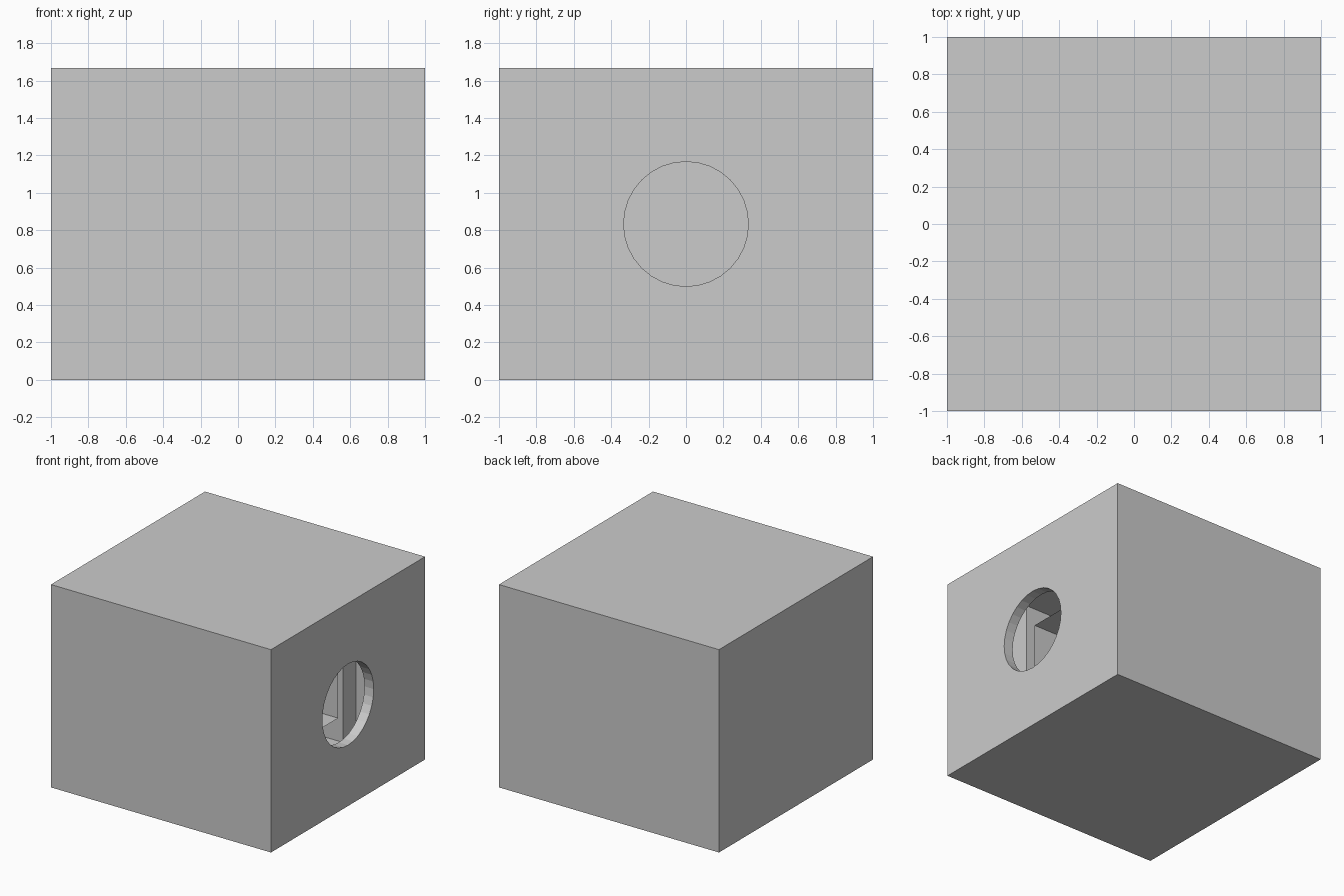
import bpy, bmesh, math
from mathutils import Matrix

if "Cube" in bpy.data.objects:
    bpy.data.objects.remove(bpy.data.objects["Cube"])

H = 5 / 3            # overall height
MID = H / 2          # height of the opening centre
WALL = 1 / 12        # wall thickness
HOLE_R = 1 / 3


def make_object(name, bm):
    bmesh.ops.recalc_face_normals(bm, faces=bm.faces)
    mesh = bpy.data.meshes.new(name)
    bm.to_mesh(mesh)
    bm.free()
    obj = bpy.data.objects.new(name, mesh)
    bpy.context.collection.objects.link(obj)
    return obj


def box(x0, x1, half_y, half_z):
    bm = bmesh.new()
    m = Matrix.Translation(((x0 + x1) / 2, 0, MID)) @ Matrix.Diagonal((x1 - x0, 2 * half_y, 2 * half_z, 1))
    bmesh.ops.create_cube(bm, size=1, matrix=m)
    return bm


def cut(target, cutter):
    cutter.hide_render = True
    cutter.hide_set(True)
    mod = target.modifiers.new(cutter.name, 'BOOLEAN')
    mod.operation = 'DIFFERENCE'
    mod.solver = 'EXACT'
    mod.object = cutter


# outer box
shell = make_object("outer_box", box(-1, 1, 1, MID))

# stepped hollow: wide behind the opening, narrower towards the back
inner = 1 - WALL
half = [(inner, inner), (0.43, inner), (0.43, 0.75), (-inner, 0.75)]
profile = half + [(x, -y) for x, y in reversed(half)]
bm = bmesh.new()
face = bm.faces.new([bm.verts.new((x, y, WALL)) for x, y in profile])
ext = bmesh.ops.extrude_face_region(bm, geom=[face])
top = [v for v in ext["geom"] if isinstance(v, bmesh.types.BMVert)]
bmesh.ops.translate(bm, verts=top, vec=(0, 0, H - 2 * WALL))
cut(shell, make_object("hollow_cutter", bm))

# round opening in the right wall
bm = bmesh.new()
bmesh.ops.create_cone(bm, cap_ends=True, segments=32, radius1=HOLE_R, radius2=HOLE_R, depth=0.3,
                      matrix=Matrix.Translation((1, 0, MID)) @ Matrix.Rotation(math.pi / 2, 4, 'Y'))
cut(shell, make_object("opening_cutter", bm))

# thin inner liner, open towards the opening and resting on the back wall
bm = box(-inner, 0.56, 0.5, 0.42)
bmesh.ops.delete(bm, geom=[f for f in bm.faces if abs(f.normal.x) > 0.9], context='FACES_ONLY')
make_object("inner_liner", bm)
